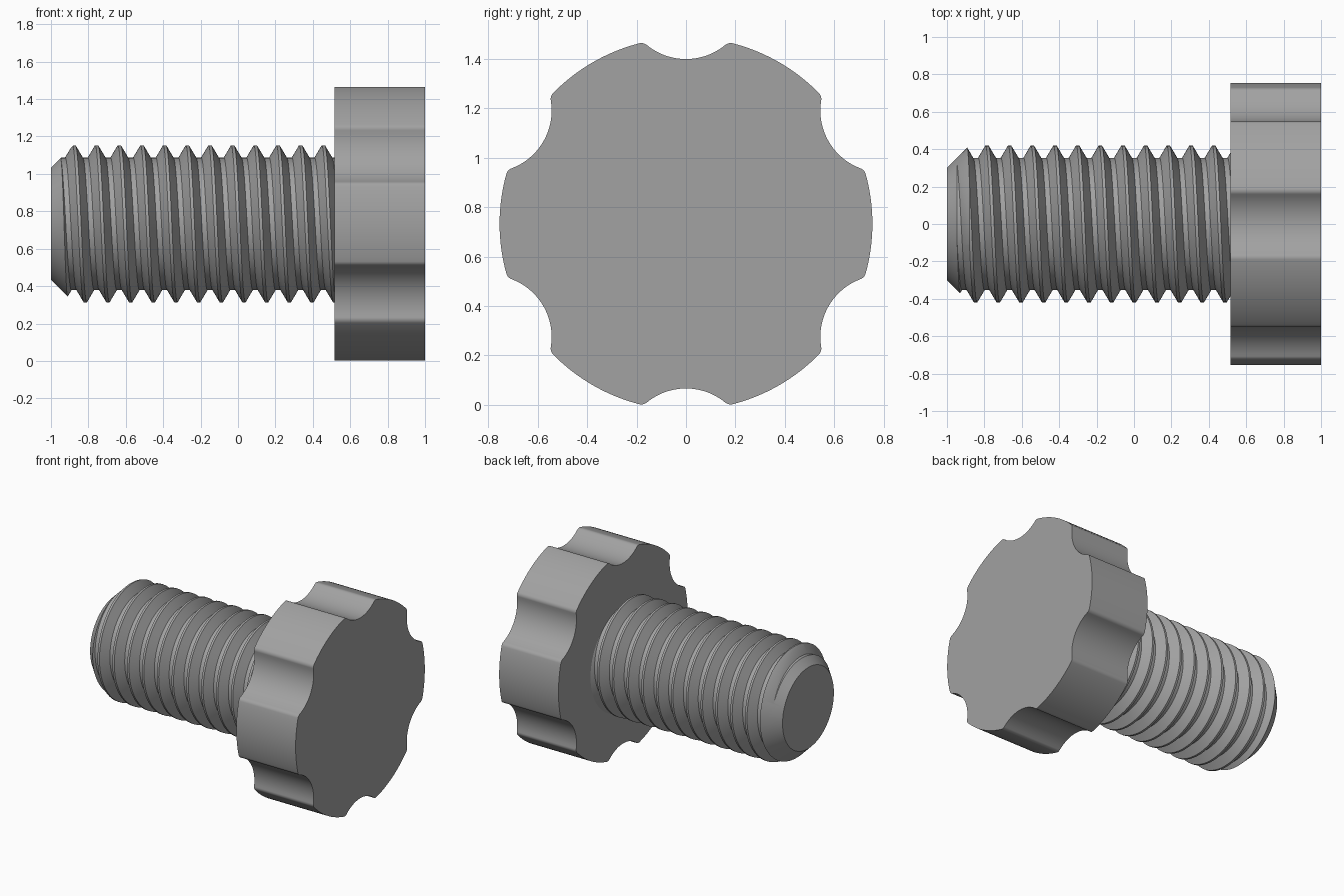
import bpy, bmesh, math

if "Cube" in bpy.data.objects:
    bpy.data.objects.remove(bpy.data.objects["Cube"])

AXIS_Z = 0.733                       # height of the screw axis
PITCH, ROOT, CREST = 0.1212, 0.354, 0.42
HEAD_X = 0.515
SEG = 96

steel = bpy.data.materials.new("grey steel")
steel.diffuse_color = (0.36, 0.36, 0.36, 1)
steel.use_nodes = True
steel.node_tree.nodes["Principled BSDF"].inputs["Base Color"].default_value = steel.diffuse_color


def finish(name, bm):
    bmesh.ops.recalc_face_normals(bm, faces=bm.faces)
    me = bpy.data.meshes.new(name)
    bm.to_mesh(me)
    bm.free()
    me.materials.append(steel)
    ob = bpy.data.objects.new(name, me)
    bpy.context.collection.objects.link(ob)
    return ob


def activate(ob):
    bpy.ops.object.select_all(action='DESELECT')
    ob.select_set(True)
    bpy.context.view_layer.objects.active = ob


def smooth(ob):
    activate(ob)
    bpy.ops.object.shade_smooth_by_angle(angle=math.radians(25))


def polar(x, r, a):
    return (x, r * math.cos(a), AXIS_Z + r * math.sin(a))


def arc(cx, cy, r, a0, a1, n):
    return [(cx + r * math.cos(a0 + (a1 - a0) * i / n),
             cy + r * math.sin(a0 + (a1 - a0) * i / n)) for i in range(n + 1)]


# Head: six-lobed knob, scallops blended to the rim with small fillets
R, BOTTOM, SC, FIL = 0.755, 0.667, 0.25, 0.035
c = BOTTOM + SC                                  # scallop centre distance
d1, d2 = R - FIL, SC + FIL
u = (c * c + d1 * d1 - d2 * d2) / (2 * c)        # fillet centre
v = math.sqrt(d1 * d1 - u * u)
tip = math.atan2(v, u)                           # where fillet meets rim
back = math.atan2(-v, c - u)                     # fillet to scallop centre
half = arc(c, 0, SC, math.pi, math.atan2(v, u - c), 10)
half += arc(u, v, FIL, back, tip, 8)[1:]
half += arc(0, 0, R, tip, math.pi / 6, 8)[1:]
sector = [(x, -y) for x, y in reversed(half[1:-1])] + half
outline = []
for k in range(6):
    t = math.pi / 6 + k * math.pi / 3
    outline += [(x * math.cos(t) - y * math.sin(t),
                 x * math.sin(t) + y * math.cos(t)) for x, y in sector]
bm = bmesh.new()
cap = bm.faces.new([bm.verts.new((HEAD_X, y, AXIS_Z + z)) for y, z in outline])
ext = bmesh.ops.extrude_face_region(bm, geom=[cap], use_keep_orig=True)
for e in ext["geom"]:
    if isinstance(e, bmesh.types.BMVert):
        e.co.x = 1.0
smooth(finish("head", bm))

# Shank: helical thread surface, longer than needed at both ends
LO, HI = -1.2, 0.65
PROFILE = [(-0.047, ROOT), (-0.008, CREST), (0.008, CREST), (0.047, ROOT)]


def thread_radius(x, mid):
    d = abs((x - mid + PITCH / 2) % PITCH - PITCH / 2)
    t = min(max((d - 0.008) / 0.039, 0), 1)
    return CREST + (ROOT - CREST) * t


bm = bmesh.new()
columns = []
for j in range(SEG + 1):
    a = 2 * math.pi * j / SEG
    mid = -0.877 + PITCH * (j / SEG - 0.25)
    col = []
    for k in range(-5, 16):
        for dx, r in PROFILE:
            x = mid + k * PITCH + dx
            if not LO < x < HI:
                x = min(max(x, LO), HI)
                r = thread_radius(x, mid)
            col.append(bm.verts.new(polar(x, r, a)))
    columns.append(col)
for p, q in zip(columns, columns[1:]):
    for i in range(len(p) - 1):
        bm.faces.new((p[i], q[i], q[i + 1], p[i + 1]))
bmesh.ops.remove_doubles(bm, verts=bm.verts, dist=1e-5)
bmesh.ops.holes_fill(bm, edges=[e for e in bm.edges if e.is_boundary], sides=0)
shank = finish("threaded_shank", bm)

# Blank with a 45 degree lead-in chamfer trims the thread
bm = bmesh.new()
rings = [[bm.verts.new(polar(x, r, 2 * math.pi * (j + 0.5) / SEG)) for j in range(SEG)]
         for x, r in ((-1.0, 0.30), (-0.8, 0.50), (HEAD_X + 0.02, 0.50))]
for p, q in zip(rings, rings[1:]):
    for j in range(SEG):
        n = (j + 1) % SEG
        bm.faces.new((p[j], p[n], q[n], q[j]))
bm.faces.new(rings[0])
bm.faces.new(rings[-1])
blank = finish("chamfer_cutter", bm)
blank.hide_render = True

activate(shank)
mod = shank.modifiers.new("trim", 'BOOLEAN')
mod.operation, mod.solver, mod.object = 'INTERSECT', 'EXACT', blank
bpy.ops.object.modifier_apply(modifier=mod.name)
bpy.data.objects.remove(blank)
smooth(shank)
